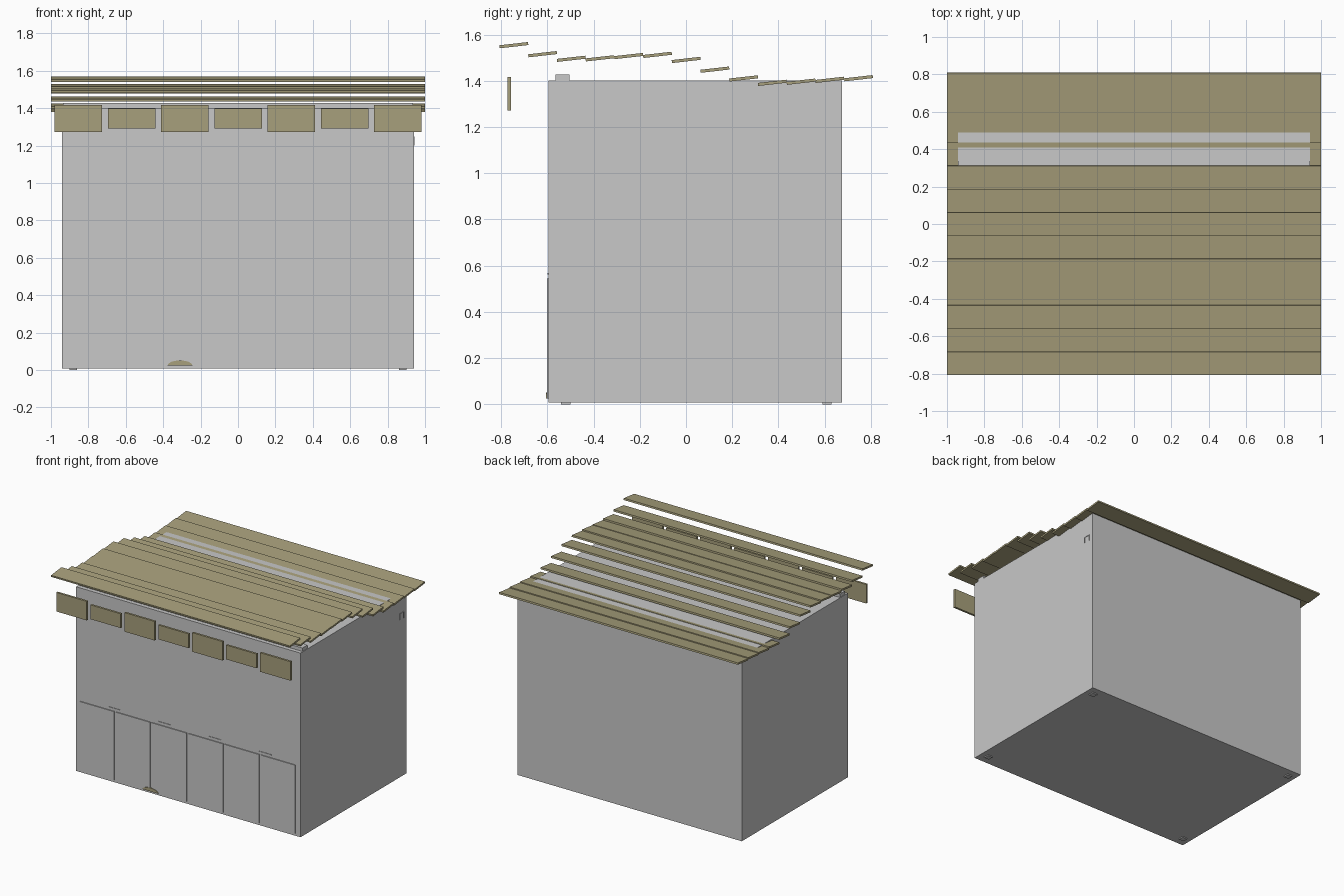
import bpy, bmesh, math
from mathutils import Matrix

if "Cube" in bpy.data.objects:
    bpy.data.objects.remove(bpy.data.objects["Cube"])


def material(name, rgb):
    m = bpy.data.materials.new(name)
    m.diffuse_color = (*rgb, 1)
    m.use_nodes = True
    m.node_tree.nodes["Principled BSDF"].inputs["Base Color"].default_value = m.diffuse_color
    return m


GREY = material("pale grey", (0.58, 0.58, 0.58))
WOOD = material("olive wood", (0.39, 0.35, 0.20))


def finish(name, bm, mat):
    bmesh.ops.recalc_face_normals(bm, faces=bm.faces)
    me = bpy.data.meshes.new(name)
    bm.to_mesh(me)
    bm.free()
    me.materials.append(mat)
    ob = bpy.data.objects.new(name, me)
    bpy.context.collection.objects.link(ob)
    return ob


def box(name, x, y, z, mat):
    """Box from (min, max) ranges on each axis."""
    bm = bmesh.new()
    size = [b - a for a, b in (x, y, z)]
    mid = [(a + b) / 2 for a, b in (x, y, z)]
    bmesh.ops.create_cube(bm, size=1, matrix=Matrix.Translation(mid) @ Matrix.Diagonal((*size, 1)))
    return finish(name, bm, mat)


def prism(name, profile, axis_range, along_x, mat):
    """Extrude a 2D profile along x (profile is y,z) or along y (profile is x,z)."""
    bm = bmesh.new()
    a, b = axis_range
    place = (lambda t, p: (t, p[0], p[1])) if along_x else (lambda t, p: (p[0], t, p[1]))
    near = [bm.verts.new(place(a, p)) for p in profile]
    far = [bm.verts.new(place(b, p)) for p in profile]
    bm.faces.new(near)
    bm.faces.new(far[::-1])
    n = len(profile)
    for i in range(n):
        j = (i + 1) % n
        bm.faces.new((near[i], far[i], far[j], near[j]))
    return finish(name, bm, mat)


# Main body and the beam along its front top edge
box("body", (-0.94, 0.94), (-0.595, 0.675), (0.008, 1.402), GREY)
box("front_beam", (-0.935, 0.935), (-0.565, -0.505), (1.395, 1.428), GREY)

# Overlapping tilted roof planks following a wavy slope (lower front edge heights)
heights = [1.541, 1.502, 1.482, 1.484, 1.494, 1.499, 1.477,
           1.435, 1.397, 1.378, 1.383, 1.391, 1.398]
PITCH = 0.1243
for i, z in enumerate(heights):
    y = -0.806 + i * PITCH
    plank = [(y, z), (y + 0.124, z + 0.014), (y + 0.122, z + 0.027), (y - 0.002, z + 0.013)]
    prism(f"roof_plank_{i + 1}", plank, (-1, 1), True, WOOD)

# Hanging sign boards, alternating large and small
for i in range(7):
    x = -0.853 + i * 0.2845
    z = (1.272, 1.416) if i % 2 == 0 else (1.29, 1.398)
    box(f"sign_board_{i + 1}", (x - 0.127, x + 0.127), (-0.773, -0.757), z, WOOD)

# Six shutter panels with narrow gaps
edges = [-0.911, -0.61, -0.309, -0.004, 0.301, 0.604, 0.905]
for i, (a, b) in enumerate(zip(edges, edges[1:])):
    box(f"shutter_{i + 1}", (a + 0.007, b - 0.007), (-0.602, -0.594), (0.025, 0.545), GREY)

# Short trim strips above the shutters
for i, x in enumerate((-0.62, -0.197, 0.225, 0.647)):
    box(f"trim_strip_{i + 1}", (x - 0.05, x + 0.05), (-0.599, -0.594), (0.562, 0.569), GREY)

# Small arched mound at the foot of the shutters
arch = [(-0.31 + 0.066 * math.cos(math.pi * k / 8), 0.025 + 0.026 * math.sin(math.pi * k / 8))
        for k in range(9)]
prism("mound", arch, (-0.606, -0.594), False, WOOD)

# Small bracket on the right wall, and low feet
box("bracket_top", (0.935, 0.944), (0.59, 0.64), (1.243, 1.248), GREY)
for n, y in (("front", 0.59), ("back", 0.636)):
    box(f"bracket_{n}", (0.935, 0.944), (y, y + 0.004), (1.2, 1.248), GREY)
for i, (x, y) in enumerate(((-0.88, -0.52), (0.88, -0.52), (-0.88, 0.61), (0.88, 0.61))):
    box(f"foot_{i + 1}", (x - 0.02, x + 0.02), (y - 0.02, y + 0.02), (0, 0.012), GREY)
